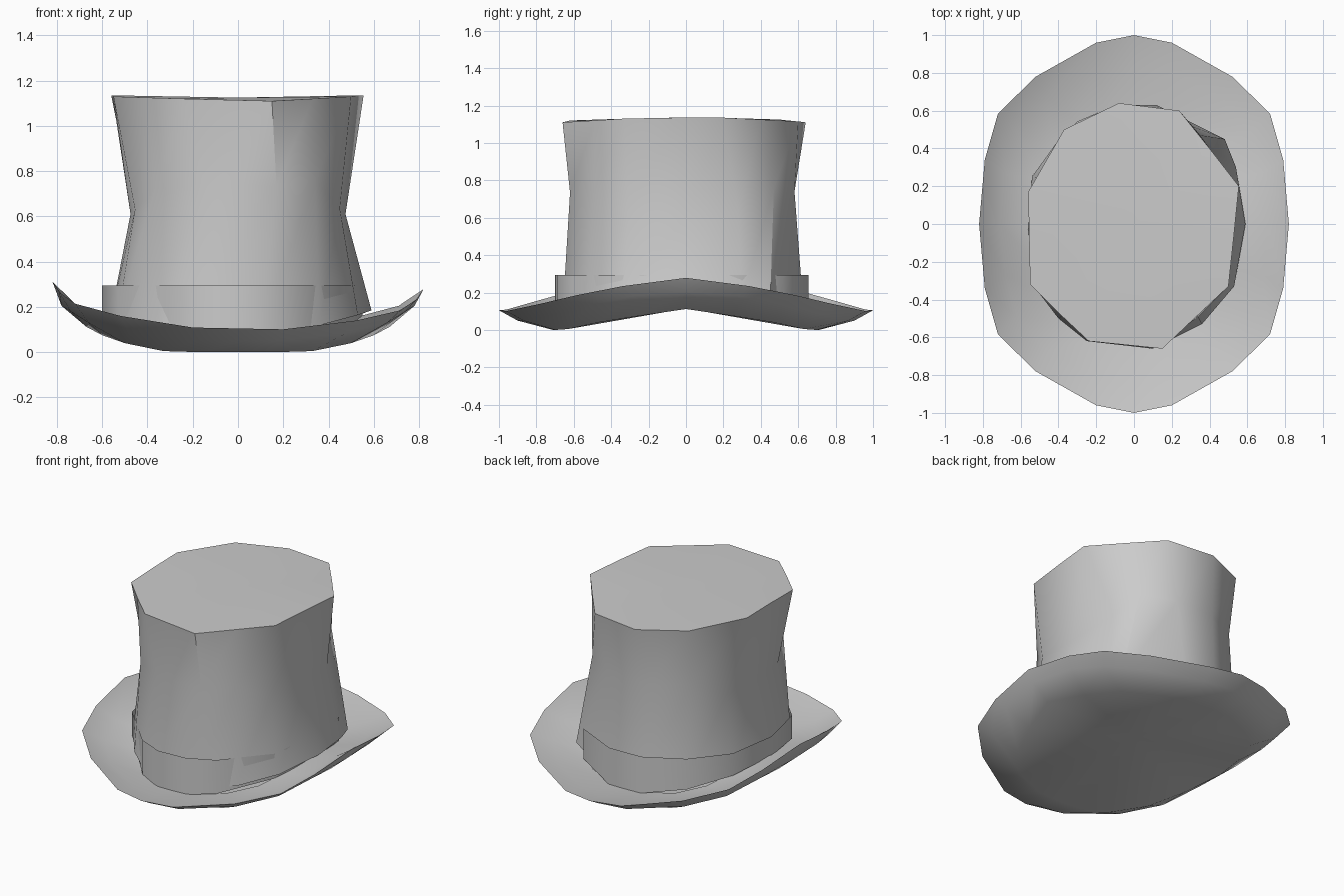
import bpy
import bmesh

if "Cube" in bpy.data.objects:
    bpy.data.objects.remove(bpy.data.objects["Cube"])


def loft(name, rings, start_cap=None, end_cap=None):
    """Skin equal-count rings; caps are triangle fans to the given centre point."""
    bm = bmesh.new()
    loops = [[bm.verts.new(p) for p in ring] for ring in rings]
    n = len(loops[0])
    for a, b in zip(loops, loops[1:]):
        for i in range(n):
            j = (i + 1) % n
            bm.faces.new((a[i], a[j], b[j], b[i]))
    for loop, centre, flip in ((loops[0], start_cap, True), (loops[-1], end_cap, False)):
        if centre:
            c = bm.verts.new(centre)
            for i in range(n):
                tri = (loop[i], loop[(i + 1) % n], c)
                bm.faces.new(tri[::-1] if flip else tri)
    mesh = bpy.data.meshes.new(name)
    bm.to_mesh(mesh)
    bm.free()
    obj = bpy.data.objects.new(name, mesh)
    bpy.context.collection.objects.link(obj)
    bpy.ops.object.select_all(action='DESELECT')
    obj.select_set(True)
    bpy.context.view_layer.objects.active = obj
    bpy.ops.object.shade_smooth_by_angle(angle=0.7)
    return obj


def mirrored(quarter, tilt=0.0):
    """Mirror a quarter outline (back to right side) into a counter-clockwise ring."""
    right_front = [(x, -y, z) for x, y, z in quarter]
    half = right_front + quarter[-2::-1]
    ring = half + [(-x, y, z) for x, y, z in half[-2:0:-1]]
    return [(x, y, z - tilt * x) for x, y, z in ring]


# Brim: saddle-shaped bowl, with a closed underside
under = [(0, .71, 0), (.16, .70, 0), (.33, .63, .005), (.5, .47, .04), (.6, .25, .075), (.67, 0, .112)]
bulge = [(0, .9, .05), (.18, .87, .05), (.48, .71, .085), (.66, .52, .13), (.74, .3, .18), (.78, 0, .205)]
edge = [(0, 1, .105), (.2, .96, .105), (.52, .78, .15), (.72, .585, .2), (.79, .34, .25), (.82, 0, .295)]
dish = [(0, .85, .075), (.18, .82, .075), (.46, .67, .105), (.62, .49, .14), (.68, .27, .17), (.71, 0, .205)]
seat = [(0, .62, .05), (.16, .6, .05), (.3, .54, .06), (.43, .4, .09), (.5, .23, .13), (.54, 0, .16)]
loft("brim", [mirrored(under), mirrored(bulge), mirrored(edge, .02), mirrored(dish), mirrored(seat)],
     start_cap=(0, 0, .115))

# Hat band: flat-topped collar sunk into the brim
band = [(-.25, -.63), (-.09, -.70), (.1, -.69), (.27, -.61), (.5, -.34), (.55, 0),
        (.52, .3), (.38, .52), (.1, .655), (-.13, .65), (-.37, .52), (-.55, .3),
        (-.60, -.03), (-.53, -.34)]
loft("hat_band", [[(x, y, .05 + .33 * x * x) for x, y in band],
                  [(x, y, .295) for x, y in band]])

# Crown: faceted, waisted tube with a slightly saddled top
base = [(-.25, -.62), (.1, -.66), (.36, -.53), (.53, -.33), (.59, 0), (.54, .3), (.48, .45),
        (.12, .63), (-.1, .63), (-.36, .5), (-.54, .25), (-.56, -.03), (-.53, -.33), (-.4, -.5)]
waist = [(-.15, -.62, .735), (.17, -.62, .735), (.34, -.49, .76), (.45, -.31, .635), (.475, 0, .61),
         (.45, .28, .63), (.35, .47, .76), (.15, .58, .74), (-.12, .58, .74), (-.35, .46, .75),
         (-.46, .24, .63), (-.475, 0, .61), (-.455, -.3, .63), (-.37, -.48, .715)]
top = [(-.24, -.62, 1.12), (.15, -.66, 1.11), (.33, -.49, 1.12), (.5, -.33, 1.13), (.53, -.05, 1.135),
       (.555, .2, 1.135), (.4, .4, 1.125), (.24, .6, 1.115), (-.08, .64, 1.11), (-.37, .5, 1.125),
       (-.56, .17, 1.135), (-.555, -.07, 1.135), (-.55, -.32, 1.13), (-.4, -.47, 1.125)]
loft("crown", [[(x, y, .08 + .3 * x * x) for x, y in base], waist, top], end_cap=(0, 0, 1.125))
